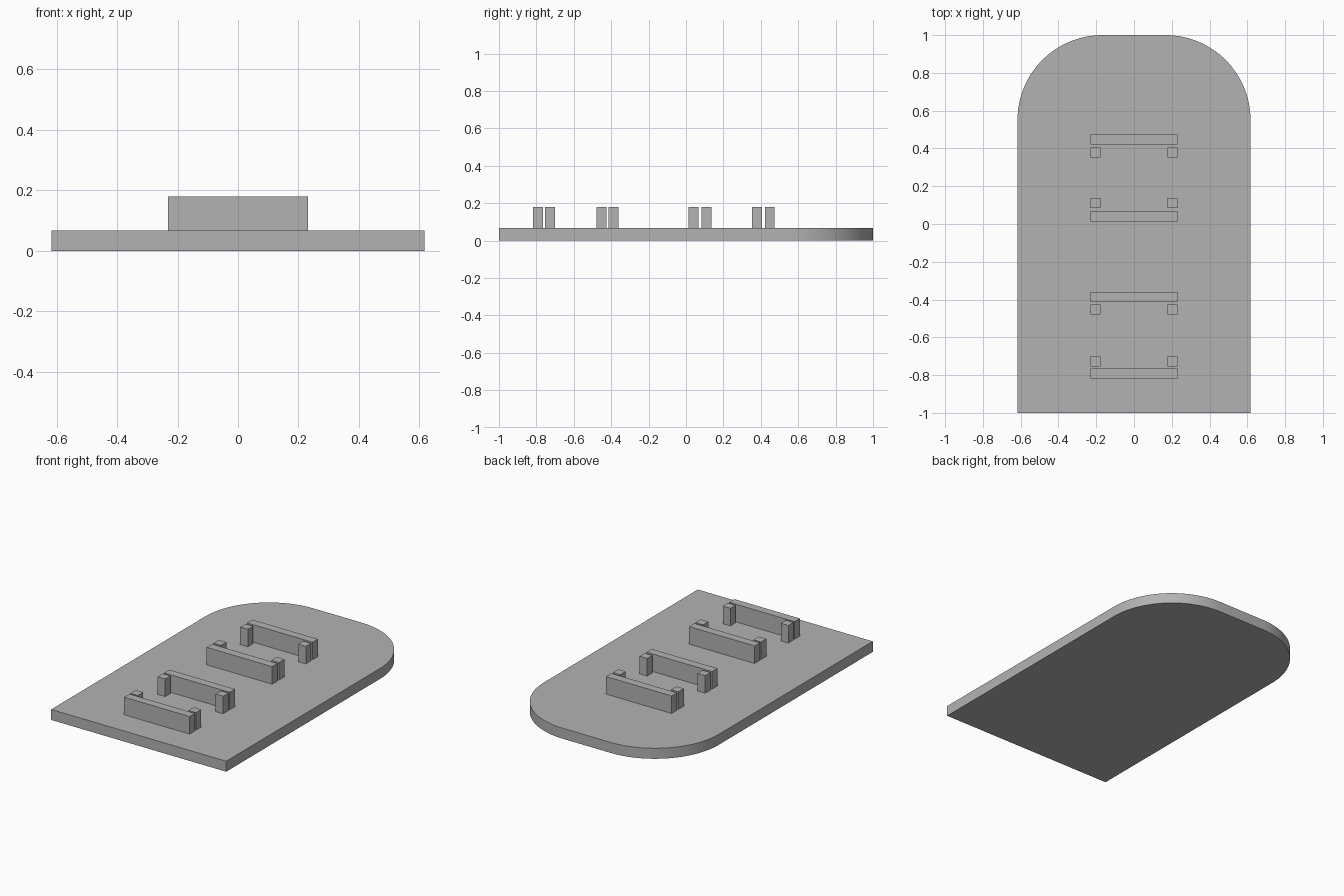
import bpy
import bmesh
from math import sin, cos, pi

if "Cube" in bpy.data.objects:
    bpy.data.objects.remove(bpy.data.objects["Cube"])

HALF_W, BOARD_TOP, TOP, RADIUS = 0.617, 0.067, 0.179, 0.45
BAR_HALF, THICK = 0.231, 0.053

grey = bpy.data.materials.new("plain_grey")
grey.use_nodes = True
colour = (0.45, 0.45, 0.45, 1)
grey.diffuse_color = colour
grey.node_tree.nodes["Principled BSDF"].inputs["Base Color"].default_value = colour


def add_object(name, bm):
    bmesh.ops.recalc_face_normals(bm, faces=bm.faces)
    mesh = bpy.data.meshes.new(name)
    bm.to_mesh(mesh)
    bm.free()
    mesh.materials.append(grey)
    obj = bpy.data.objects.new(name, mesh)
    bpy.context.collection.objects.link(obj)
    return obj


def block(name, x, y, width):
    bm = bmesh.new()
    bmesh.ops.create_cube(bm, size=1)
    height = TOP - BOARD_TOP
    bmesh.ops.scale(bm, vec=(width, THICK, height), verts=bm.verts)
    bmesh.ops.translate(bm, vec=(x, y, BOARD_TOP + height / 2), verts=bm.verts)
    add_object(name, bm)


# Base board: square at the front, two rounded corners at the back
steps = 32
arc = [(HALF_W - RADIUS + RADIUS * cos(a), 1 - RADIUS + RADIUS * sin(a))
       for a in (pi / 2 * i / steps for i in range(steps + 1))]
outline = [(HALF_W, -1)] + arc + [(-x, y) for x, y in reversed(arc)] + [(-HALF_W, -1)]
bm = bmesh.new()
bottom = bm.faces.new([bm.verts.new((x, y, 0)) for x, y in outline])
extruded = bmesh.ops.extrude_face_region(bm, geom=[bottom], use_keep_orig=True)
top_verts = [v for v in extruded["geom"] if isinstance(v, bmesh.types.BMVert)]
bmesh.ops.translate(bm, vec=(0, 0, BOARD_TOP), verts=top_verts)
board = add_object("base_board", bm)
bpy.ops.object.select_all(action="DESELECT")
board.select_set(True)
bpy.context.view_layer.objects.active = board
bpy.ops.object.shade_smooth_by_angle(angle=pi / 6)

# Four brackets: a long bar with a short post at each end of one side
for i, (bar_y, post_y) in enumerate([(0.448, 0.379), (0.041, 0.110),
                                     (-0.387, -0.452), (-0.791, -0.727)], 1):
    block(f"bracket_bar_{i}", 0, bar_y, BAR_HALF * 2)
    for side, sign in (("left", 1), ("right", -1)):
        block(f"{side}_post_{i}", sign * (BAR_HALF - THICK / 2), post_y, THICK)
